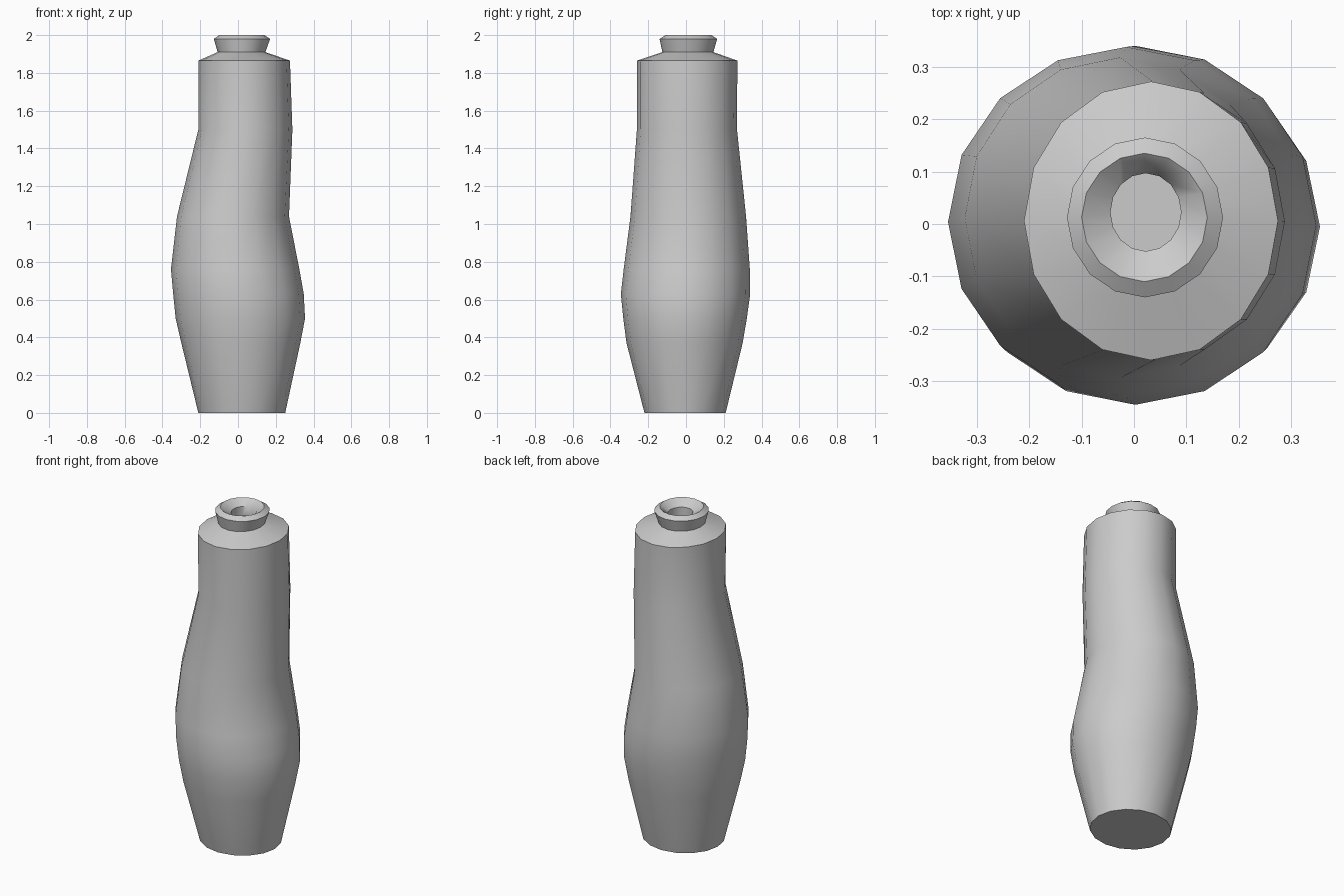
import bpy, bmesh, math

if "Cube" in bpy.data.objects:
    bpy.data.objects.remove(bpy.data.objects["Cube"])

SEGMENTS = 16

# Ring profile of the leaning bottle: z, x min, x max, y min, y max
rings = [
    (0.00, -0.21, 0.25, -0.22, 0.21),
    (0.37, -0.30, 0.33, -0.315, 0.30),
    (0.50, -0.33, 0.355, -0.332, 0.322),
    (0.63, -0.343, 0.348, -0.345, 0.34),
    (0.76, -0.355, 0.325, -0.33, 0.338),
    (1.04, -0.323, 0.27, -0.294, 0.318),
    (1.50, -0.21, 0.288, -0.26, 0.27),
    (1.865, -0.21, 0.275, -0.26, 0.272),
    # neck and flared lip
    (1.91, -0.108, 0.145, -0.125, 0.145),
    (1.98, -0.128, 0.17, -0.14, 0.165),
    (2.00, -0.10, 0.14, -0.11, 0.135),
    # shallow mouth
    (1.965, -0.045, 0.09, -0.052, 0.097),
    (1.91, -0.045, 0.09, -0.052, 0.097),
]


def add_ring(bm, z, x0, x1, y0, y1):
    verts = []
    for i in range(SEGMENTS):
        a = 2 * math.pi * i / SEGMENTS
        verts.append(bm.verts.new((
            (x0 + x1) / 2 + (x1 - x0) / 2 * math.cos(a),
            (y0 + y1) / 2 + (y1 - y0) / 2 * math.sin(a), z)))
    return verts


# Bottle body, lofted through the rings
bm = bmesh.new()
loops = [add_ring(bm, *r) for r in rings]
for low, high in zip(loops, loops[1:]):
    for i in range(SEGMENTS):
        j = (i + 1) % SEGMENTS
        bm.faces.new((low[i], low[j], high[j], high[i]))

# Base and floor of the mouth
bm.faces.new(loops[0][::-1])
bm.faces.new(loops[-1])
bmesh.ops.recalc_face_normals(bm, faces=bm.faces[:])

mesh = bpy.data.meshes.new("bottle")
bm.to_mesh(mesh)
bm.free()
bottle = bpy.data.objects.new("bottle", mesh)
bpy.context.collection.objects.link(bottle)

bpy.context.view_layer.objects.active = bottle
bottle.select_set(True)
bpy.ops.object.shade_smooth_by_angle(angle=math.radians(50))
